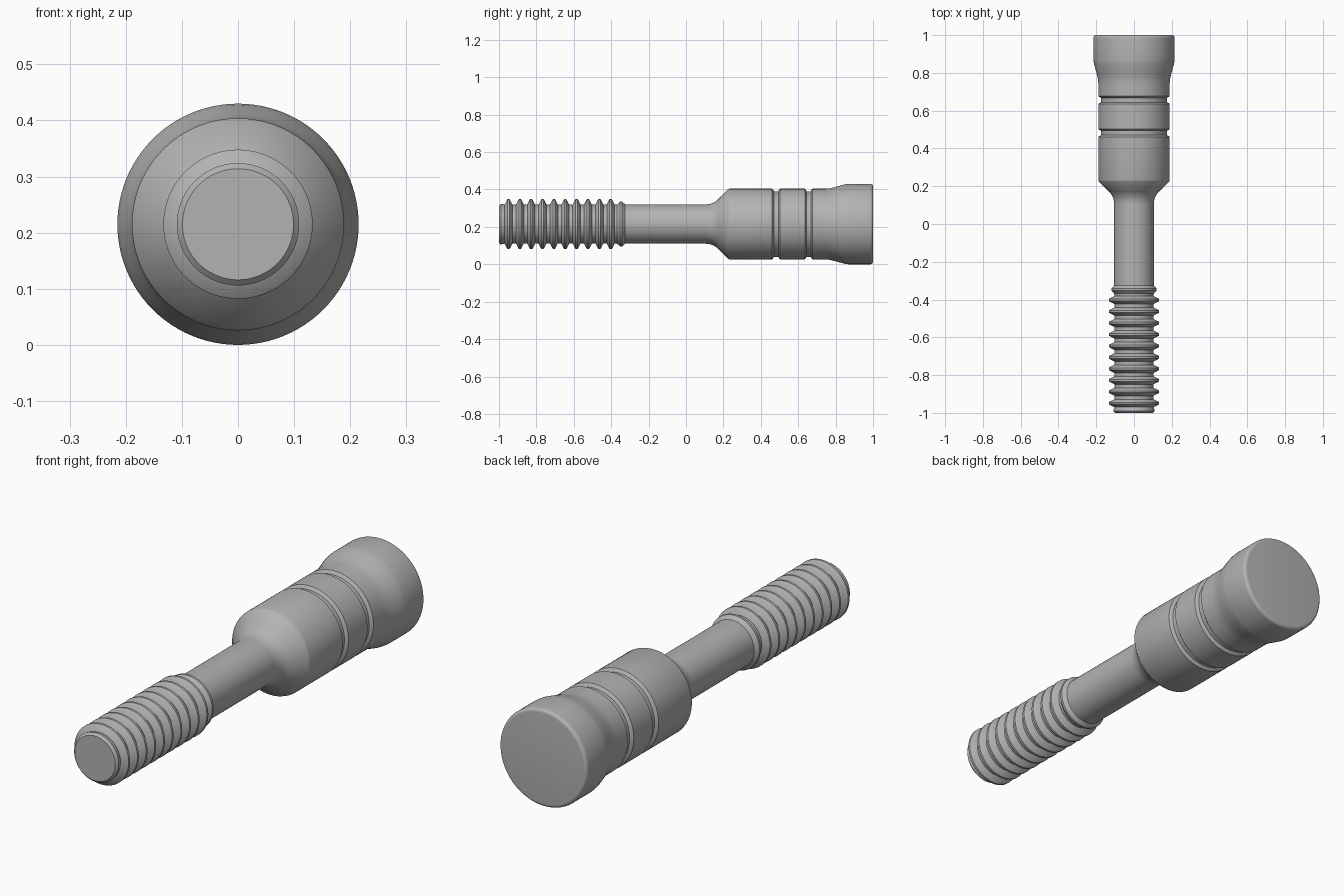
import bpy
import bmesh
from math import sin, cos, pi, radians

cube = bpy.data.objects.get("Cube")
if cube:
    bpy.data.objects.remove(cube, do_unlink=True)

SEGMENTS = 96
AXIS_Z = 0.215

steel = bpy.data.materials.new("grey steel")
steel.use_nodes = True
GREY = (0.45, 0.45, 0.45, 1)
steel.diffuse_color = GREY
bsdf = steel.node_tree.nodes["Principled BSDF"]
bsdf.inputs["Base Color"].default_value = GREY
bsdf.inputs["Roughness"].default_value = 0.5


def lathe(name, profile, sharp=30):
    """Spin a (y, radius) profile around the long axis and cap open ends."""
    bm = bmesh.new()
    rings = []
    for y, r in profile:
        rings.append([bm.verts.new((r * cos(2 * pi * i / SEGMENTS), y,
                                    AXIS_Z + r * sin(2 * pi * i / SEGMENTS)))
                      for i in range(SEGMENTS)])
    for a, b in zip(rings, rings[1:]):
        for i in range(SEGMENTS):
            j = (i + 1) % SEGMENTS
            bm.faces.new((a[i], a[j], b[j], b[i]))
    bm.faces.new(rings[0])
    bm.faces.new(rings[-1])
    bmesh.ops.recalc_face_normals(bm, faces=bm.faces)
    mesh = bpy.data.meshes.new(name)
    bm.to_mesh(mesh)
    bm.free()
    mesh.materials.append(steel)
    obj = bpy.data.objects.new(name, mesh)
    bpy.context.collection.objects.link(obj)
    bpy.ops.object.select_all(action='DESELECT')
    obj.select_set(True)
    bpy.context.view_layer.objects.active = obj
    bpy.ops.object.shade_smooth_by_angle(angle=radians(sharp))
    return obj


def ridge(y, crest, root):
    """One thread ridge: sloped flanks with a narrow flat crest."""
    return [(y - 0.021, root), (y - 0.008, crest - 0.003), (y - 0.005, crest),
            (y + 0.005, crest), (y + 0.008, crest - 0.003), (y + 0.021, root)]


def groove(y, outer, depth):
    """A shallow ring groove with rounded shoulders."""
    return [(y - 0.021, outer), (y - 0.017, outer - 0.004),
            (y - 0.012, outer - depth), (y + 0.012, outer - depth),
            (y + 0.017, outer - 0.004), (y + 0.021, outer)]


# Threaded end with a bevelled tip and a shallow run-out ridge
SHAFT = 0.105
thread = [(-1.0, 0.099), (-0.99, 0.109), (-0.978, 0.107)]
for n in range(10):
    thread += ridge(-0.949 + 0.0607 * n, 0.133, 0.104)
thread += ridge(-0.347, 0.12, SHAFT)
lathe("threaded_end", thread)

# Plain shaft, overlapping into the neck
lathe("shaft", [(-0.33, SHAFT), (0.11, SHAFT)])

# Head: fillet, cone, grooved body, flared cap with a rounded rim
BODY, CAP, FILLET = 0.189, 0.215, 0.0956
head = [(0.105 + FILLET * sin(radians(a)), SHAFT + FILLET * (1 - cos(radians(a))))
        for a in range(0, 46, 5)]
head += [(0.226, 0.187), (0.232, BODY)]
head += groove(0.482, BODY, 0.014) + groove(0.656, BODY, 0.014)
head += [(0.745, BODY), (0.77, 0.191), (0.79, 0.196), (0.83, 0.207),
         (0.85, 0.2125), (0.868, CAP)]
head += [(0.985 + 0.015 * sin(radians(a)), CAP - 0.015 * (1 - cos(radians(a))))
         for a in range(0, 91, 15)]
lathe("head", head)
